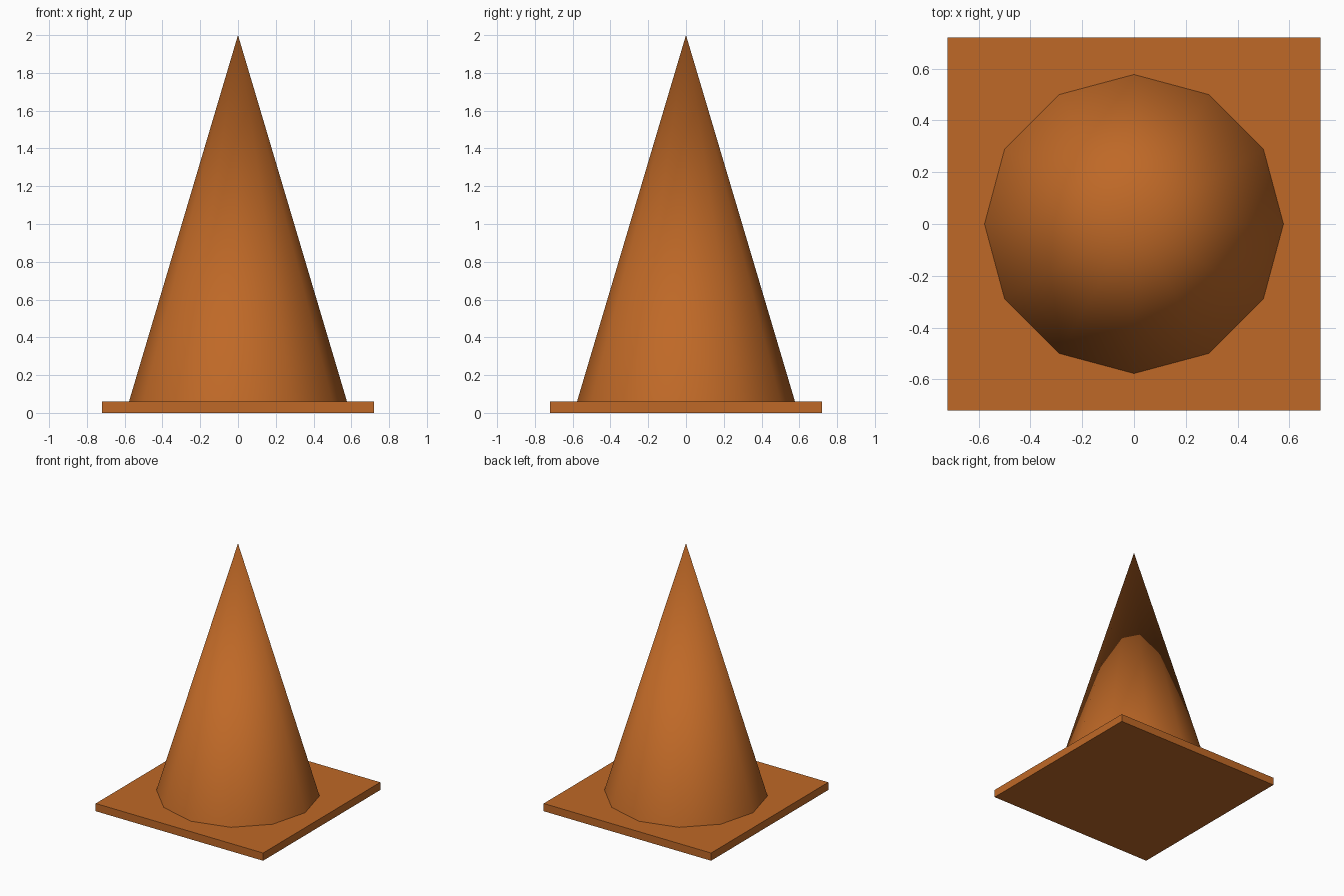
import bpy
import math

cube = bpy.data.objects.get("Cube")
if cube:
    bpy.data.objects.remove(cube, do_unlink=True)

BASE_WIDTH, BASE_HEIGHT = 1.44, 0.06
CONE_RADIUS, TOTAL_HEIGHT = 0.577, 2.0

# Single orange plastic
orange = bpy.data.materials.new("orange_plastic")
orange.use_nodes = True
colour = (0.52, 0.14, 0.02, 1.0)
orange.diffuse_color = colour
orange.node_tree.nodes["Principled BSDF"].inputs["Base Color"].default_value = colour


def finish(name):
    obj = bpy.context.object
    obj.name = obj.data.name = name
    obj.data.materials.append(orange)
    return obj


# Square base plate
bpy.ops.mesh.primitive_cube_add(size=1, location=(0, 0, BASE_HEIGHT / 2))
plate = finish("base_plate")
plate.scale = (BASE_WIDTH, BASE_WIDTH, BASE_HEIGHT)
bpy.ops.object.transform_apply(location=False, rotation=False, scale=True)

# Twelve-sided pointed cone, smooth around, open where it meets the plate
cone_height = TOTAL_HEIGHT - BASE_HEIGHT
bpy.ops.mesh.primitive_cone_add(
    vertices=12, radius1=CONE_RADIUS, radius2=0, depth=cone_height,
    end_fill_type='NOTHING', location=(0, 0, BASE_HEIGHT + cone_height / 2))
finish("cone_body")
bpy.ops.object.shade_smooth_by_angle(angle=math.radians(40))
